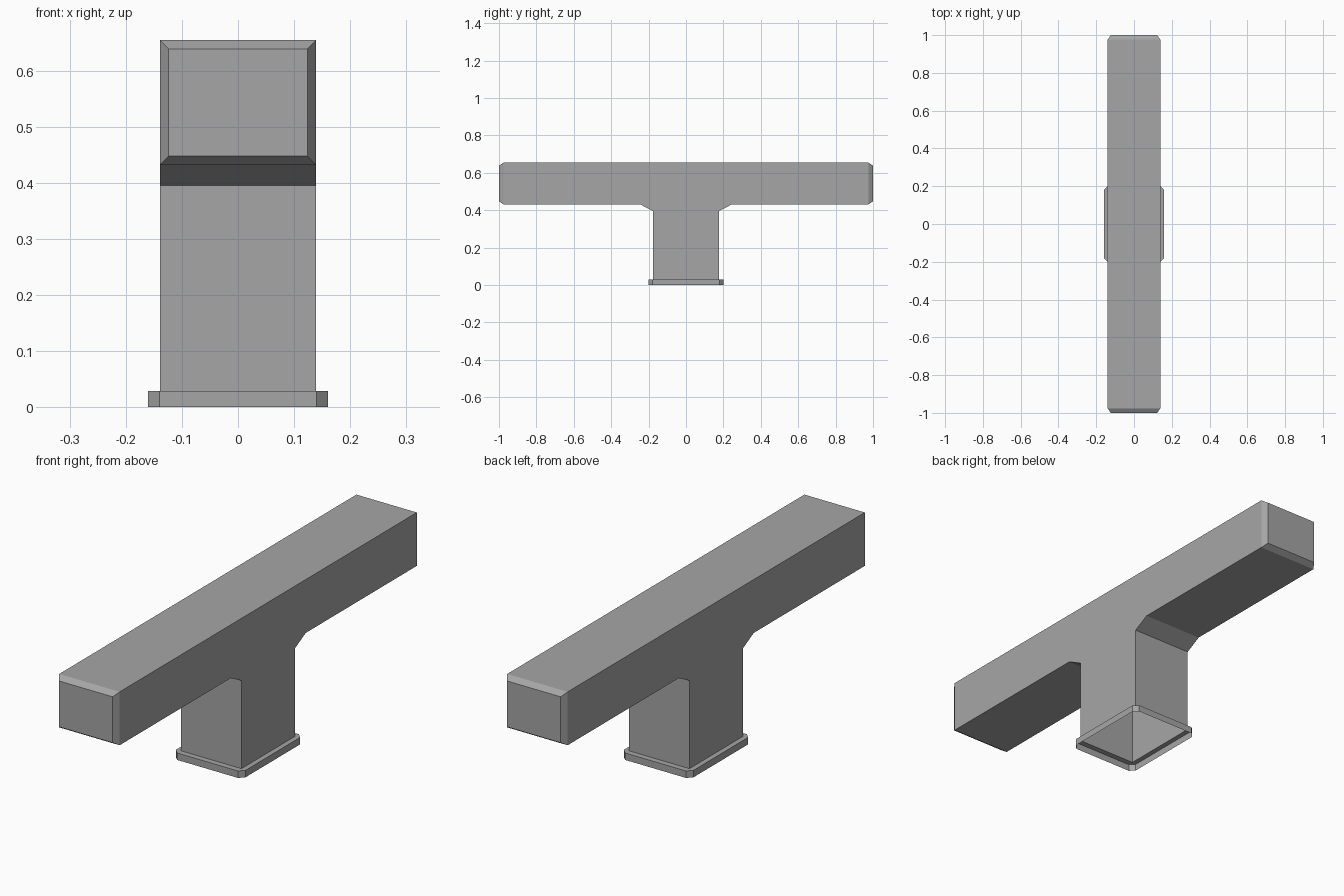
import bpy
import bmesh

if "Cube" in bpy.data.objects:
    bpy.data.objects.remove(bpy.data.objects["Cube"])

grey = bpy.data.materials.new("plain_grey")
grey.diffuse_color = (0.38, 0.38, 0.38, 1)
grey.use_nodes = True
grey.node_tree.nodes["Principled BSDF"].inputs["Base Color"].default_value = grey.diffuse_color


def finish(bm, name):
    me = bpy.data.meshes.new(name)
    bm.to_mesh(me)
    bm.free()
    me.materials.append(grey)
    ob = bpy.data.objects.new(name, me)
    bpy.context.collection.objects.link(ob)
    return ob


# T-shaped body: half profile (y, z) mirrored, extruded across x
W, FLANGE_Z = 0.139, 0.029
half = [(0.176, FLANGE_Z), (0.176, 0.395), (0.246, 0.432), (0.976, 0.432), (0.976, 0.654)]
profile = half + [(-y, z) for y, z in reversed(half)]
bm = bmesh.new()
face = bm.faces.new([bm.verts.new((-W, y, z)) for y, z in profile])
ext = bmesh.ops.extrude_face_region(bm, geom=[face])
bmesh.ops.translate(bm, vec=(2 * W, 0, 0),
                    verts=[v for v in ext["geom"] if isinstance(v, bmesh.types.BMVert)])
bmesh.ops.recalc_face_normals(bm, faces=bm.faces[:])
# bevelled beam ends: inset the end faces and push them outward
ends = [f for f in bm.faces if abs(f.calc_center_median().y) > 0.97]
bmesh.ops.inset_individual(bm, faces=ends, thickness=0.022, depth=0.024)
# the stem is open underneath
bottom = [f for f in bm.faces if all(v.co.z < FLANGE_Z + 0.001 for v in f.verts)]
bmesh.ops.delete(bm, geom=bottom, context='FACES_ONLY')
finish(bm, "tee_body")

# Foot flange: octagonal band with a top ring around the stem, open underneath
fx, fy, c = 0.16, 0.2, 0.02
outline = [(fx, fy - c), (fx - c, fy), (c - fx, fy), (-fx, fy - c),
           (-fx, c - fy), (c - fx, -fy), (fx - c, -fy), (fx, c - fy)]
corners = [(W, 0.176), (-W, 0.176), (-W, -0.176), (W, -0.176)]
bm = bmesh.new()
low = [bm.verts.new((x, y, 0)) for x, y in outline]
top = [bm.verts.new((x, y, FLANGE_Z)) for x, y in outline]
inner = [bm.verts.new((x, y, FLANGE_Z)) for x, y in corners]
for i in range(8):
    j = (i + 1) % 8
    bm.faces.new((low[i], low[j], top[j], top[i]))
for k in range(4):
    a, b, n = 2 * k, 2 * k + 1, (2 * k + 2) % 8
    bm.faces.new((top[a], top[b], inner[k]))
    bm.faces.new((top[b], top[n], inner[(k + 1) % 4], inner[k]))
finish(bm, "foot_flange")
